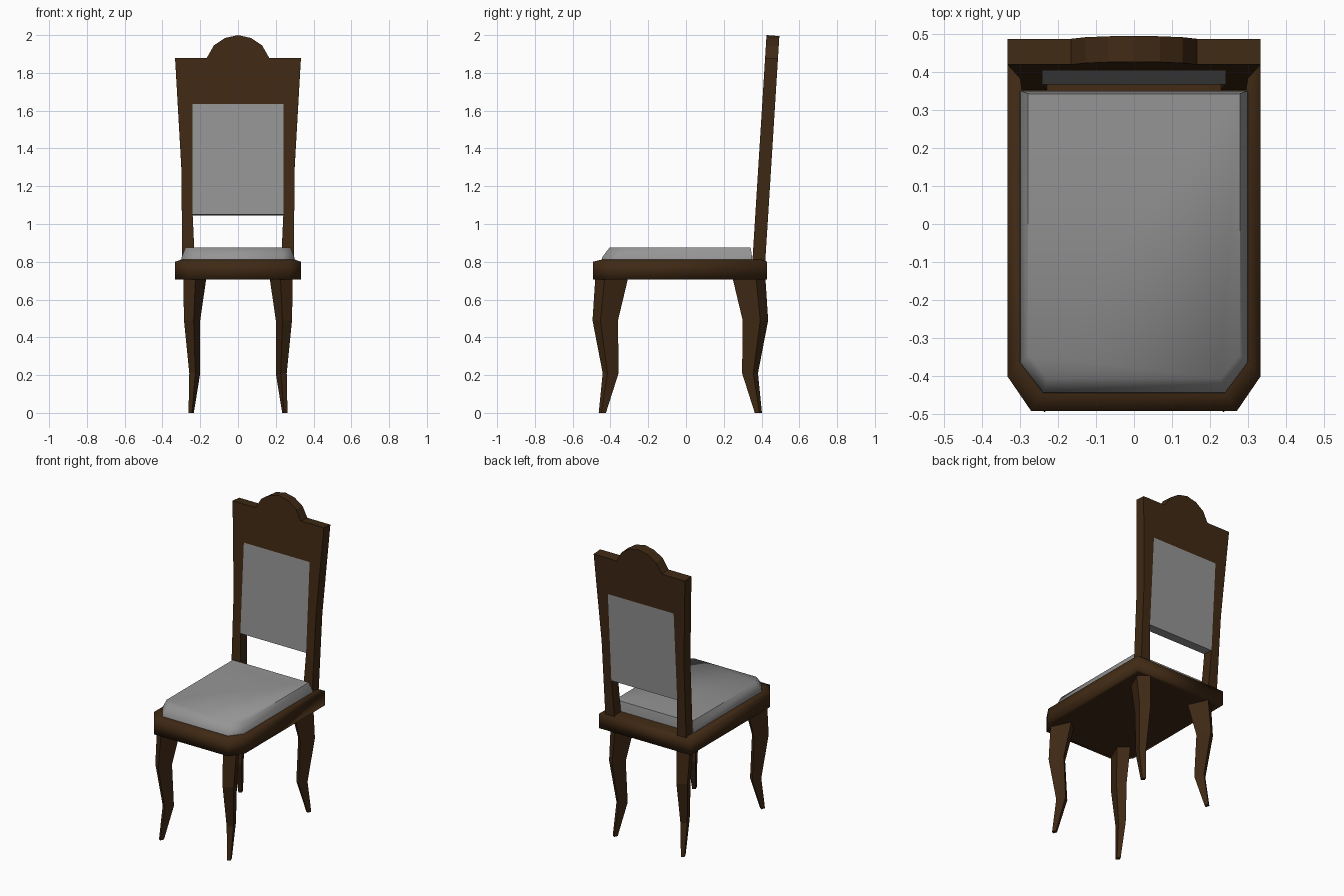
import bpy, bmesh, math

if "Cube" in bpy.data.objects:
    bpy.data.objects.remove(bpy.data.objects["Cube"])


def material(name, rgb):
    m = bpy.data.materials.new(name)
    m.diffuse_color = (*rgb, 1)
    m.use_nodes = True
    m.node_tree.nodes["Principled BSDF"].inputs["Base Color"].default_value = m.diffuse_color
    return m


WOOD = material("dark wood", (0.05, 0.022, 0.007))
FABRIC = material("grey fabric", (0.30, 0.30, 0.30))


def loft(name, rings, mat, smooth_angle=None):
    """Skin rings of equal point count and cap both ends."""
    bm = bmesh.new()
    vs = [[bm.verts.new(p) for p in r] for r in rings]
    n = len(vs[0])
    for a, b in zip(vs, vs[1:]):
        for i in range(n):
            j = (i + 1) % n
            bm.faces.new((a[i], a[j], b[j], b[i]))
    bm.faces.new(vs[0][::-1])
    bm.faces.new(vs[-1])
    bmesh.ops.recalc_face_normals(bm, faces=bm.faces)
    for f in bm.faces:
        f.smooth = smooth_angle is not None
    me = bpy.data.meshes.new(name)
    bm.to_mesh(me)
    bm.free()
    if smooth_angle is not None:
        me.set_sharp_from_angle(angle=math.radians(smooth_angle))
    me.materials.append(mat)
    ob = bpy.data.objects.new(name, me)
    bpy.context.collection.objects.link(ob)
    return ob


def seat_ring(w, front, back, cx, cy, z):
    """Rectangle with the two front corners cut off."""
    return [(-w, back, z), (-w, front + cy, z), (-w + cx, front, z),
            (w - cx, front, z), (w, front + cy, z), (w, back, z)]


# Seat frame, its top rising slightly towards the cushion
loft("seat_frame", [
    seat_ring(0.30, -0.46, 0.40, 0.06, 0.08, 0.705),
    seat_ring(0.333, -0.492, 0.43, 0.063, 0.092, 0.705),
    seat_ring(0.333, -0.492, 0.43, 0.063, 0.092, 0.80),
    seat_ring(0.30, -0.446, 0.40, 0.06, 0.08, 0.812),
], WOOD, 100)

# Cushion with sloping sides
loft("seat_cushion", [
    seat_ring(0.30, -0.446, 0.35, 0.06, 0.08, 0.80),
    seat_ring(0.298, -0.443, 0.35, 0.06, 0.08, 0.825),
    seat_ring(0.278, -0.405, 0.342, 0.05, 0.06, 0.875),
], FABRIC, 65)


def lean(points):
    """Place an x,z outline on the tilted back and give it thickness."""
    front = [(x, 0.352 + (z - 0.81) * 0.0625, z) for x, z in points]
    return [front, [(x, y + 0.068, z - 0.005 * (z > 1)) for x, y, z in front]]


# Back frame: two flaring posts joined by an arched top rail
half = [(0.24, 1.635), (0.24, 1.05), (0.228, 0.79), (0.295, 0.79), (0.30, 1.3),
        (0.333, 1.88), (0.165, 1.88), (0.128, 1.945), (0.068, 1.985)]
outline = half + [(0, 2.0)] + [(-x, z) for x, z in reversed(half)]
loft("back_frame", lean(outline), WOOD)

# Upholstered back panel
loft("back_panel", lean([(-0.24, 1.05), (0.24, 1.05), (0.24, 1.635), (-0.24, 1.635)]), FABRIC)

# Curved legs: one corner defined, the others mirrored
leg = [
    (0.72, [(0.225, -0.48), (0.29, -0.43), (0.23, -0.305), (0.167, -0.355)]),
    (0.49, [(0.235, -0.495), (0.286, -0.453), (0.245, -0.36), (0.20, -0.402)]),
    (0.21, [(0.226, -0.441), (0.258, -0.416), (0.235, -0.357), (0.20, -0.382)]),
    (0.0, [(0.244, -0.462), (0.262, -0.449), (0.252, -0.424), (0.234, -0.437)]),
]
for side, sx in (("left", -1), ("right", 1)):
    for end, sy in (("front", 1), ("rear", -1)):
        # rear legs mirror the front ones about y = -0.03
        loft(f"{end}_leg_{side}",
             [[(sx * x, sy * (y + 0.03) - 0.03, z) for x, y in pts] for z, pts in leg], WOOD)
